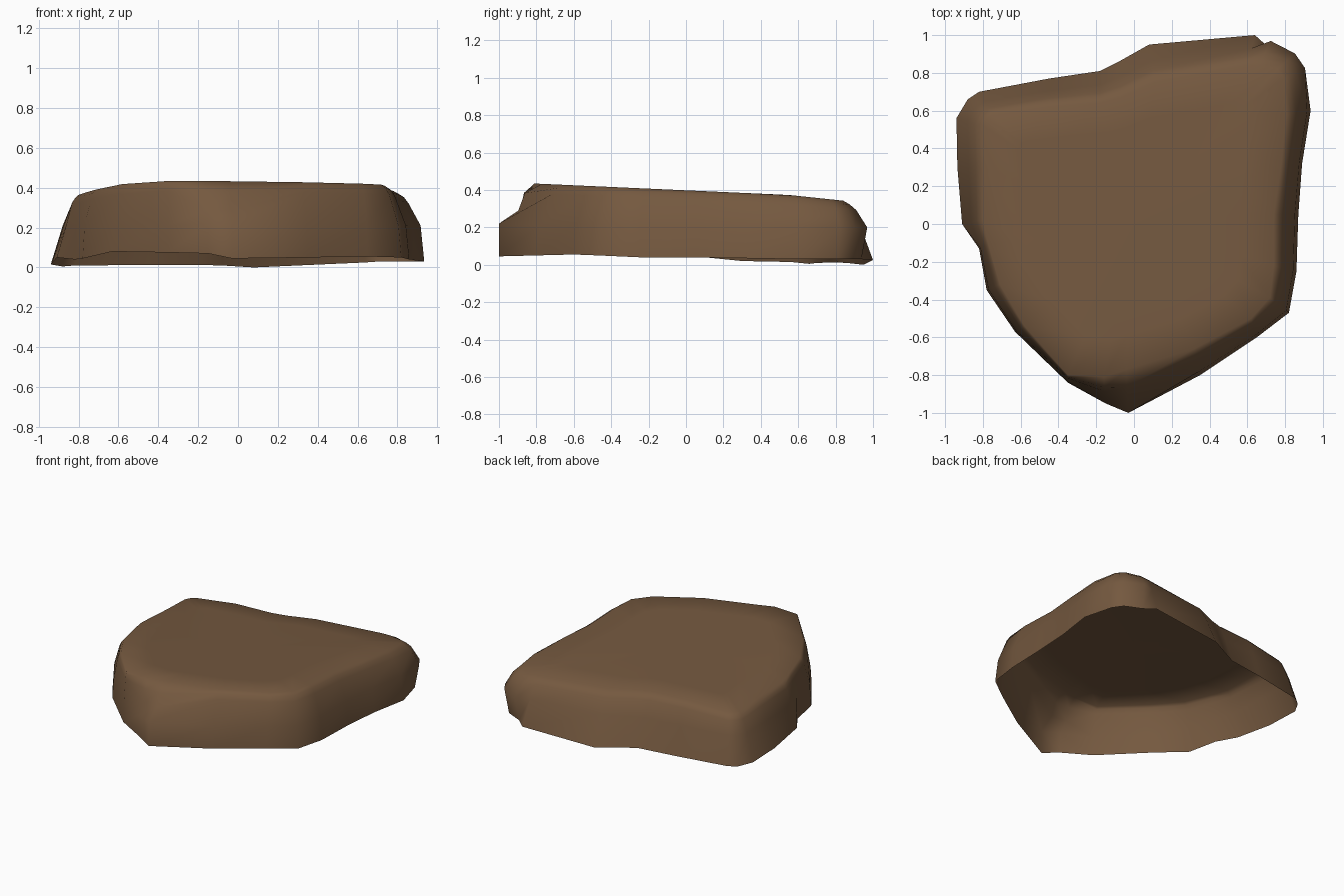
import bpy, bmesh

if "Cube" in bpy.data.objects:
    bpy.data.objects.remove(bpy.data.objects["Cube"])

# Rock outline, counter-clockwise from the front tip:
# outer x, outer y, rim height, inset of the top edge (x, y)
OUTLINE = [
    (-0.03, -1.00, .045, -.01, .23), (0.35, -0.80, .05, -.03, .14),
    (0.65, -0.60, .055, -.03, .10), (0.82, -0.47, .05, -.10, .08),
    (0.86, -0.25, .04, -.12, .03), (0.87, 0.05, .04, -.13, .00),
    (0.89, 0.32, .035, -.11, .00), (0.935, 0.60, .03, -.13, -.02),
    (0.915, 0.83, .03, -.12, -.06), (0.86, 0.91, .03, -.10, -.09),
    (0.73, 0.98, .03, -.07, -.14), (0.64, 1.00, .025, -.04, -.16),
    (0.08, 0.95, .00, .03, -.20), (-0.08, 0.86, .01, .01, -.19),
    (-0.18, 0.81, .012, .00, -.17), (-0.45, 0.77, .012, .00, -.15),
    (-0.82, 0.70, .01, .07, -.12), (-0.88, 0.66, .005, .10, -.10),
    (-0.94, 0.56, .015, .14, -.04), (-0.935, 0.30, .02, .14, .00),
    (-0.91, 0.00, .05, .11, .02),
]
FRONT_LEFT = [
    (-0.82, -0.13, .04, .05, .02), (-0.78, -0.35, .045, .07, .03),
    (-0.63, -0.57, .08, .05, .03), (-0.35, -0.84, .075, .00, .04),
    (-0.15, -0.95, .07, -.01, .14),
]


def top_height(x, y):
    """Top slopes down to the back and dips at the left and back edges."""
    return (0.398 - 0.045 * y - 0.06 * max(0, y - 0.55)
            - 0.13 * max(0, -x - 0.55))


def levels(x, y, rim, top):
    """Inset fraction and height of each ring up the wall."""
    if x > 0.7 and y > 0.8:                       # undercut back corner
        return (0.3, rim), (.08, .20), (.5, top - .05), (.75, top - .02), (1, top)
    if y > 0.62 or (x < -0.85 and y > -0.05):     # leaning back and left
        return (0, rim), (.43, .21), (.70, top - .04), (.82, top - .02), (1, top)
    if y < -0.9:                                  # ledge at the front tip
        return (0, rim), (0, .22), (.45, .29), (.6, top - .05), (1, top)
    return (0, rim), (.14, .21), (.6, top - .05), (.78, top - .018), (1, top)


bm = bmesh.new()
rings = [[] for _ in range(6)]
for x, y, rim, dx, dy in OUTLINE + FRONT_LEFT:
    tx, ty = x + dx, y + dy
    for ring, (t, z) in zip(rings, levels(x, y, rim, top_height(tx, ty))):
        ring.append(bm.verts.new((x + dx * t, y + dy * t, z)))
    ix, iy = tx * 0.75, ty * 0.75
    rings[5].append(bm.verts.new((ix, iy, top_height(ix, iy))))

# Side walls and top, open underneath
n = len(rings[0])
for low, high in zip(rings, rings[1:]):
    for i in range(n):
        j = (i + 1) % n
        bm.faces.new((low[i], low[j], high[j], high[i]))
centre = bm.verts.new((0, 0, top_height(0, 0)))
for i in range(n):
    bm.faces.new((rings[5][i], rings[5][(i + 1) % n], centre))

mesh = bpy.data.meshes.new("rock_slab")
bm.to_mesh(mesh)
bm.free()
rock = bpy.data.objects.new("rock_slab", mesh)
bpy.context.collection.objects.link(rock)

brown = bpy.data.materials.new("brown_stone")
brown.diffuse_color = (0.176, 0.099, 0.050, 1)
brown.use_nodes = True
brown.node_tree.nodes["Principled BSDF"].inputs["Base Color"].default_value = brown.diffuse_color
mesh.materials.append(brown)

bpy.context.view_layer.objects.active = rock
rock.select_set(True)
bpy.ops.object.shade_smooth_by_angle(angle=1.0)
